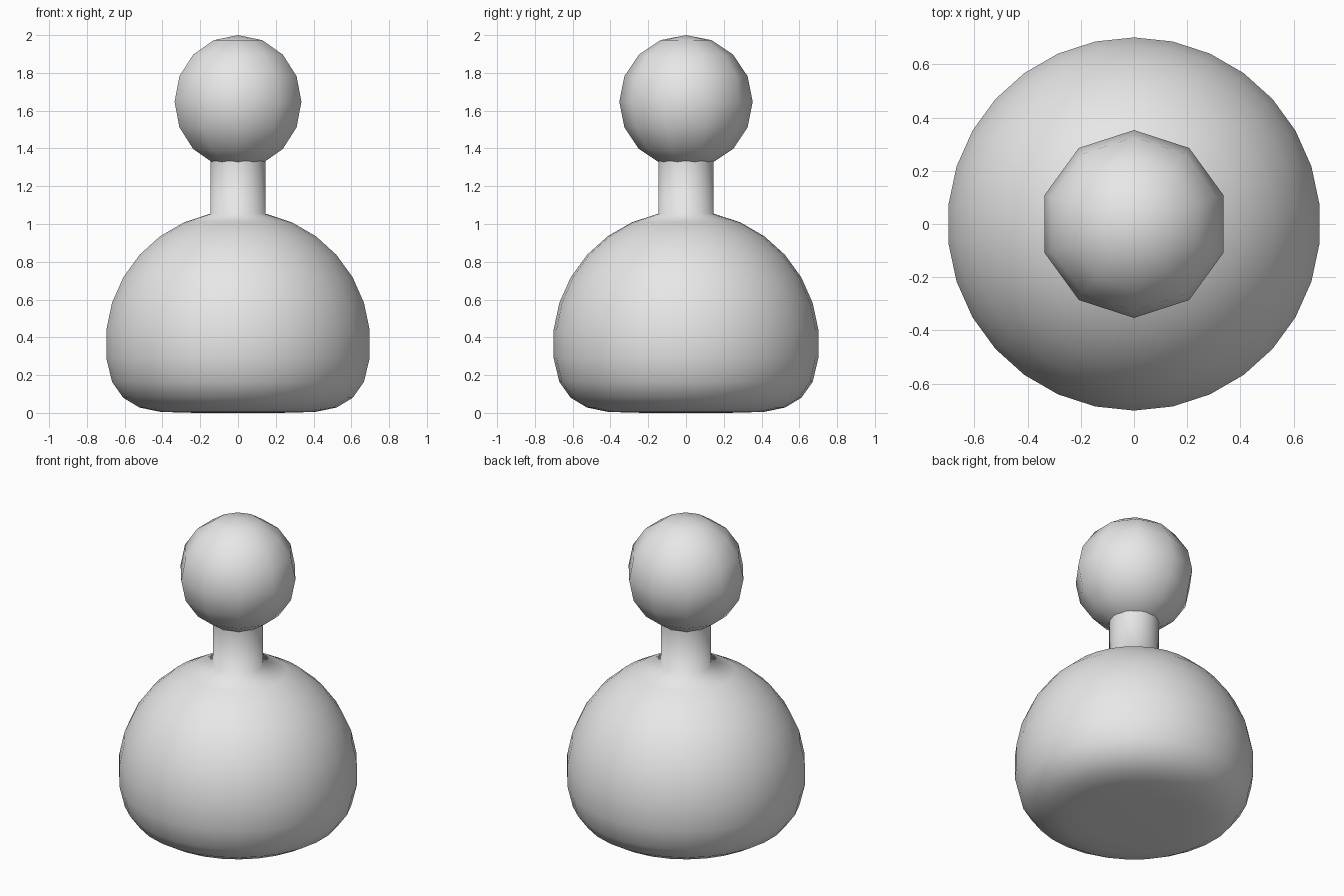
import bpy, bmesh
from math import sin, cos, pi, radians

if "Cube" in bpy.data.objects:
    bpy.data.objects.remove(bpy.data.objects["Cube"])

grey = bpy.data.materials.new("plain grey")
grey.diffuse_color = (0.8, 0.8, 0.8, 1)
grey.use_nodes = True
grey.node_tree.nodes["Principled BSDF"].inputs["Base Color"].default_value = grey.diffuse_color


def lathe(name, profile, segments):
    """Spin (radius, z) points, bottom to top, about z; radius 0 makes a pole."""
    bm = bmesh.new()
    rings = []
    for r, z in profile:
        if r == 0:
            rings.append([bm.verts.new((0, 0, z))] * segments)
        else:
            angles = [pi / 2 + 2 * pi * i / segments for i in range(segments)]
            rings.append([bm.verts.new((r * cos(a), r * sin(a), z)) for a in angles])
    for low, high in zip(rings, rings[1:]):
        for i in range(segments):
            j = (i + 1) % segments
            corners = dict.fromkeys((low[i], low[j], high[j], high[i]))
            bm.faces.new(list(corners)).smooth = True
    bm.normal_update()
    mesh = bpy.data.meshes.new(name)
    bm.to_mesh(mesh)
    bm.free()
    mesh.materials.append(grey)
    obj = bpy.data.objects.new(name, mesh)
    bpy.context.collection.objects.link(obj)
    return obj


# Body: a ball with a flattened base, drawn up into a straight neck
R, MID = 0.705, 0.365
flattened = {-78: 0.0, -66: 0.001, -54: 0.006, -42: 0.028, -30: 0.08, -18: 0.164}
profile = [(0, 0)]
for deg in range(-78, 79, 12):
    a = radians(deg)
    profile.append((R * cos(a), flattened.get(deg, MID + R * sin(a))))
profile.append((profile[-1][0], 1.342))
lathe("body_and_neck", profile, 30)

# Head: a coarse ball of ten segments and eight rings
HR, HZ = 0.353, 1.647
ring_angles = [radians(-90 + 22.5 * i) for i in range(1, 8)]
head = [(0, HZ - HR)]
head += [(HR * cos(a), HZ + HR * sin(a)) for a in ring_angles]
head += [(0, HZ + HR)]
lathe("head", head, 10)
